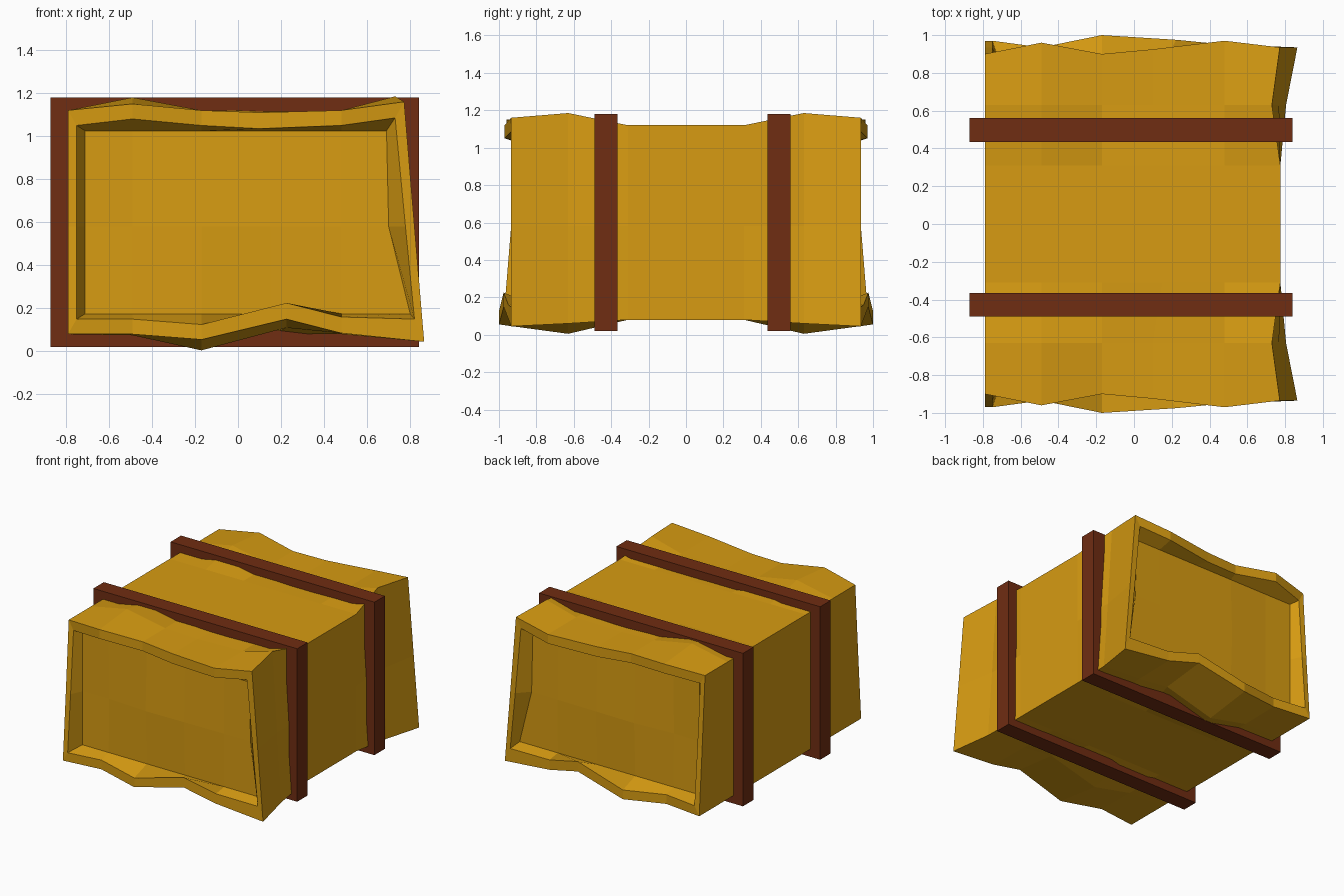
import bpy
import bmesh

if "Cube" in bpy.data.objects:
    bpy.data.objects.remove(bpy.data.objects["Cube"])


def make_material(name, rgb):
    mat = bpy.data.materials.new(name)
    mat.use_nodes = True
    mat.diffuse_color = (*rgb, 1)
    bsdf = next(n for n in mat.node_tree.nodes if n.type == 'BSDF_PRINCIPLED')
    bsdf.inputs["Base Color"].default_value = (*rgb, 1)
    bsdf.inputs["Roughness"].default_value = 0.9
    return mat


def finish(bm, name, mat):
    bmesh.ops.recalc_face_normals(bm, faces=bm.faces[:])
    mesh = bpy.data.meshes.new(name)
    bm.to_mesh(mesh)
    bm.free()
    mesh.materials.append(mat)
    obj = bpy.data.objects.new(name, mesh)
    bpy.context.collection.objects.link(obj)
    return obj


def skin(bm, loops):
    """Join successive closed loops of vertices with quads."""
    for a, b in zip(loops, loops[1:]):
        n = len(a)
        for i in range(n):
            j = (i + 1) % n
            bm.faces.new((a[i], a[j], b[j], b[i]))


straw = make_material("golden straw", (0.68, 0.33, 0.006))
leather = make_material("brown strap", (0.162, 0.026, 0.006))

COLUMNS = (-0.79, -0.49, -0.17, 0.15, 0.48, 0.775)
MID = 0.58


def section(bm, bottom, top, y, right_mid, left=-0.79, right=(0.775, 0.775),
            shift=(0, 0)):
    """One loop: bottom edge, right midpoint, top edge, left midpoint.
    y is a single depth, or depths for the bottom, top and the two midpoints."""
    yb, yt, ym = y if isinstance(y, tuple) else ([y] * 6, [y] * 6, y)
    xs = [left, *COLUMNS[1:5]]
    xb, xt = xs + [right[0]], xs + [right[1]]
    xb[3] += shift[0]
    xt[3] += shift[1]
    pts = list(zip(xb, yb, bottom))
    pts.append((right_mid, ym, MID))
    pts += list(zip(xt, yt, top))[::-1]
    pts.append((left, ym, MID))
    return [bm.verts.new((px, -py, pz)) for px, py, pz in pts]


# Bale: flat middle, sagging ends with a raised rim, mirrored front to back
bm = bmesh.new()
flat_b, flat_t = [0.08] * 6, [1.12] * 6
rim_y = ([0.97, 0.935, 1.0, 0.975, 0.95, 0.935],
         [0.90, 0.96, 0.90, 0.925, 0.97, 0.935], 0.935)
bend = (0.075, -0.05)
loops = [
    section(bm, flat_b, flat_t, 0, 0.775),
    section(bm, flat_b, flat_t, 0.31, 0.775),
    section(bm, [0.08, 0.075, 0.005, 0.11, 0.08, 0.06],
            [1.12, 1.18, 1.12, 1.11, 1.12, 1.185],
            0.63, 0.768, right=(0.805, 0.73), shift=bend),
    section(bm, [0.08, 0.08, 0.055, 0.15, 0.085, 0.045],
            [1.12, 1.15, 1.12, 1.11, 1.12, 1.16],
            rim_y, 0.82, right=(0.865, 0.772), shift=bend),
    section(bm, [0.15, 0.15, 0.125, 0.225, 0.16, 0.15],
            [1.05, 1.08, 1.05, 1.035, 1.05, 1.085],
            rim_y, 0.778, left=-0.75, right=(0.82, 0.73), shift=bend),
    section(bm, [0.175] * 6, [1.025] * 6, 0.85, 0.70,
            left=-0.71, right=(0.80, 0.69)),
]
skin(bm, loops)

# Recessed end panel, gently uneven
edge = loops[-1]
middle = [edge[13]]
for x, y in zip(COLUMNS[1:5], (0.845, 0.865, 0.86, 0.855)):
    middle.append(bm.verts.new((x, -y, MID)))
middle.append(edge[6])
for i in range(5):
    bm.faces.new((edge[i], edge[i + 1], middle[i + 1], middle[i]))
    bm.faces.new((middle[i], middle[i + 1], edge[11 - i], edge[12 - i]))

bale = finish(bm, "bale", straw)
mirror = bale.modifiers.new("mirror", 'MIRROR')
mirror.use_axis = (False, True, False)
mirror.use_clip = True


# Straps: rectangular frames around the bale
def strap(name, y0, y1):
    bm = bmesh.new()

    def rect(inset, y):
        x0, x1, z0, z1 = -0.87 + inset, 0.84 - inset, 0.02 + inset, 1.18 - inset
        return [bm.verts.new((x, y, z))
                for x, z in ((x0, z0), (x1, z0), (x1, z1), (x0, z1))]

    rings = [rect(0, y0), rect(0, y1), rect(0.18, y1), rect(0.18, y0)]
    skin(bm, rings + rings[:1])
    return finish(bm, name, leather)


strap("front_strap", -0.49, -0.365)
strap("back_strap", 0.435, 0.56)
